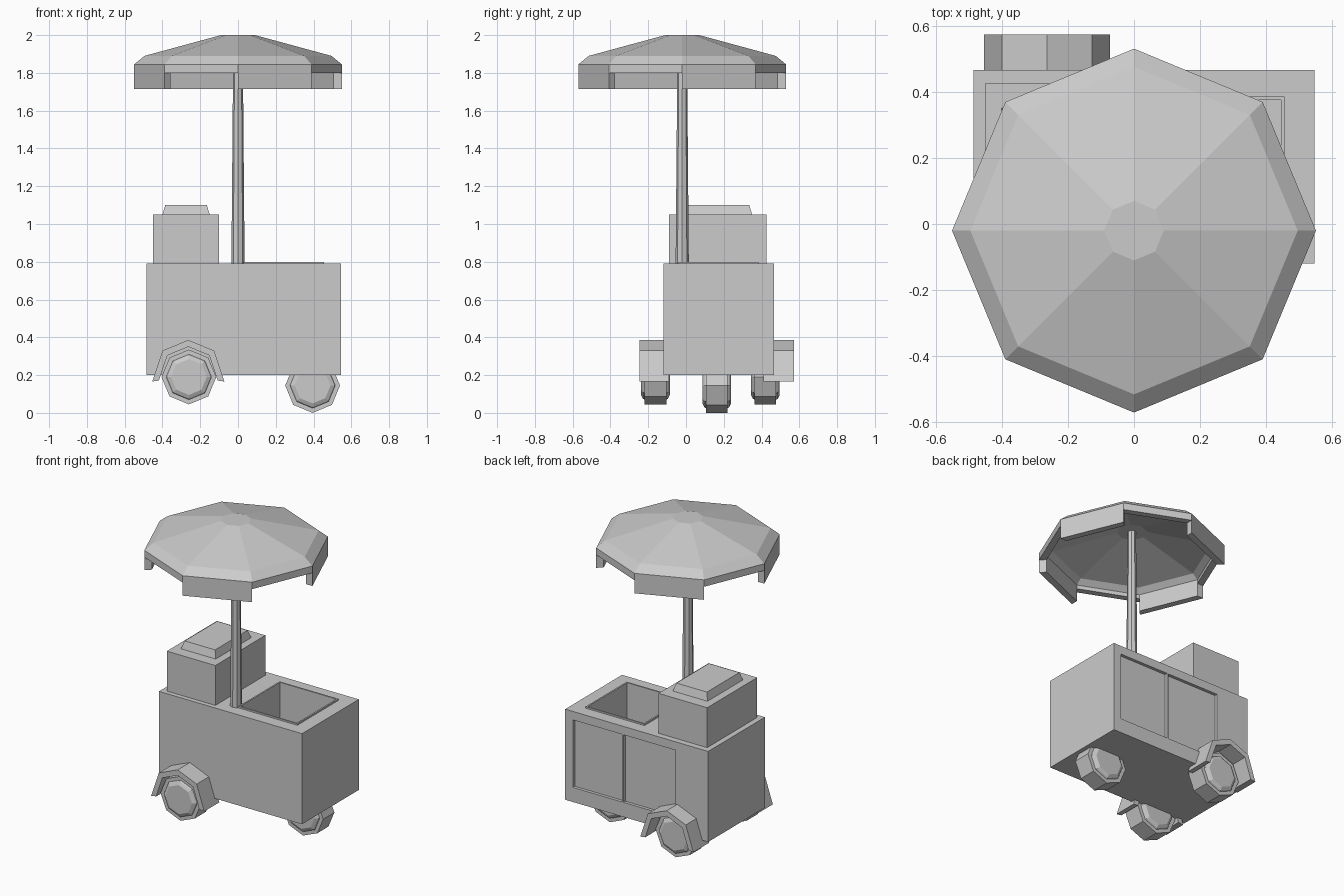
import bpy, bmesh
from math import radians, pi, cos, sin
from mathutils import Matrix, Vector

if "Cube" in bpy.data.objects:
    bpy.data.objects.remove(bpy.data.objects["Cube"])


def finish(name, bm):
    bmesh.ops.remove_doubles(bm, verts=bm.verts, dist=1e-5)
    bmesh.ops.recalc_face_normals(bm, faces=bm.faces)
    me = bpy.data.meshes.new(name)
    bm.to_mesh(me)
    bm.free()
    ob = bpy.data.objects.new(name, me)
    bpy.context.collection.objects.link(ob)
    return ob


def box(name, lo, hi, inset=0.0):
    """Box between two corners; inset narrows its top."""
    bm = bmesh.new()
    bmesh.ops.create_cube(bm, size=1)
    for v in bm.verts:
        up = v.co.z > 0
        for i in range(3):
            side = v.co[i] > 0
            v.co[i] = hi[i] if side else lo[i]
            if up and i < 2:
                v.co[i] += -inset if side else inset
    return finish(name, bm)


def lathe(name, profile, matrix):
    """Eight-sided turning of (radius, height) points."""
    bm = bmesh.new()
    verts = [bm.verts.new((r, 0, z)) for r, z in profile]
    edges = [bm.edges.new(p) for p in zip(verts, verts[1:])]
    bmesh.ops.spin(bm, geom=verts + edges, cent=(0, 0, 0), axis=(0, 0, 1),
                   angle=2 * pi, steps=8, use_merge=True)
    bmesh.ops.transform(bm, matrix=matrix, verts=bm.verts)
    return finish(name, bm)


def prism(name, points, offset):
    """Extrude a flat outline of 3D points along an offset."""
    bm = bmesh.new()
    face = bm.faces.new([bm.verts.new(p) for p in points])
    res = bmesh.ops.extrude_face_region(bm, geom=[face], use_keep_orig=True)
    moved = [g for g in res["geom"] if isinstance(g, bmesh.types.BMVert)]
    bmesh.ops.translate(bm, verts=moved, vec=Vector(offset))
    return finish(name, bm)


def cut(target, cutter):
    mod = target.modifiers.new("cut", "BOOLEAN")
    mod.operation = "DIFFERENCE"
    mod.solver = "EXACT"
    mod.object = cutter
    cutter.hide_render = True
    bpy.context.view_layer.objects.active = target
    bpy.ops.object.modifier_apply(modifier=mod.name)


# Cart body with a deep tray and two recessed rear doors
body = box("cart_body", (-0.485, -0.12, 0.2), (0.545, 0.465, 0.79))
tray_rim = box("tray_rim", (0.03, -0.04, 0.79), (0.455, 0.385, 0.8))
cutters = [box("tray_cutter", (0.04, -0.03, 0.42), (0.445, 0.375, 0.9))]
cut(tray_rim, cutters[0])
for x0, x1 in ((-0.25, 0.125), (0.135, 0.49)):
    cutters.append(box("door_cutter", (x0, 0.445, 0.295), (x1, 0.6, 0.735)))
for c in cutters:
    cut(body, c)
for c in cutters:
    bpy.data.objects.remove(c, do_unlink=True)

# Raised cooking box and its lid
box("top_box", (-0.45, -0.09, 0.79), (-0.1, 0.425, 1.05))
box("top_box_lid", (-0.4, -0.015, 1.05), (-0.15, 0.35, 1.1), 0.015)

# Umbrella pole and canopy
centre = Matrix.Translation((0, -0.02, 0))
lathe("umbrella_pole", [(0, 0.79), (0.035, 0.79), (0.025, 1.965), (0, 1.965)], centre)
lathe("umbrella_canopy",
      [(0, 2), (0.09, 2), (0.495, 1.89), (0.55, 1.845), (0.55, 1.8),
       (0.505, 1.8), (0.505, 1.825), (0.47, 1.855), (0.09, 1.96), (0, 1.96)], centre)

# Hanging flaps on every other side
for k in range(4):
    a, b = k * pi / 2, k * pi / 2 + pi / 4
    outline = [(r * cos(t), r * sin(t) - 0.02, 1.715)
               for r, t in ((0.55, a), (0.55, b), (0.505, b), (0.505, a))]
    prism("canopy_flap", outline, (0, 0, 0.085))

# Three wheels with raised hubs
half = [(0.145, 0.0575), (0.12, 0.0575), (0.115, 0.066), (0.095, 0.076), (0, 0.076)]
wheel = [(r, -h) for r, h in reversed(half)] + half
for name, pos in (("front_side_wheel", (-0.26, -0.162, 0.19)),
                  ("back_side_wheel", (-0.26, 0.42, 0.19)),
                  ("end_wheel", (0.395, 0.163, 0.145))):
    lathe(name, wheel, Matrix.Translation(pos) @ Matrix.Rotation(pi / 2, 4, "X"))

# Mudguards over the two side wheels
angles = [radians(d) for d in (-8, 45, 90, 135, 188)]
for name, y0, y1 in (("front_mudguard", -0.245, -0.09), ("back_mudguard", 0.41, 0.573)):
    arc = [(0.193, t) for t in angles] + [(0.157, t) for t in reversed(angles)]
    prism(name, [(-0.263 + r * cos(t), y0, 0.193 + r * sin(t)) for r, t in arc],
          (0, y1 - y0, 0))
